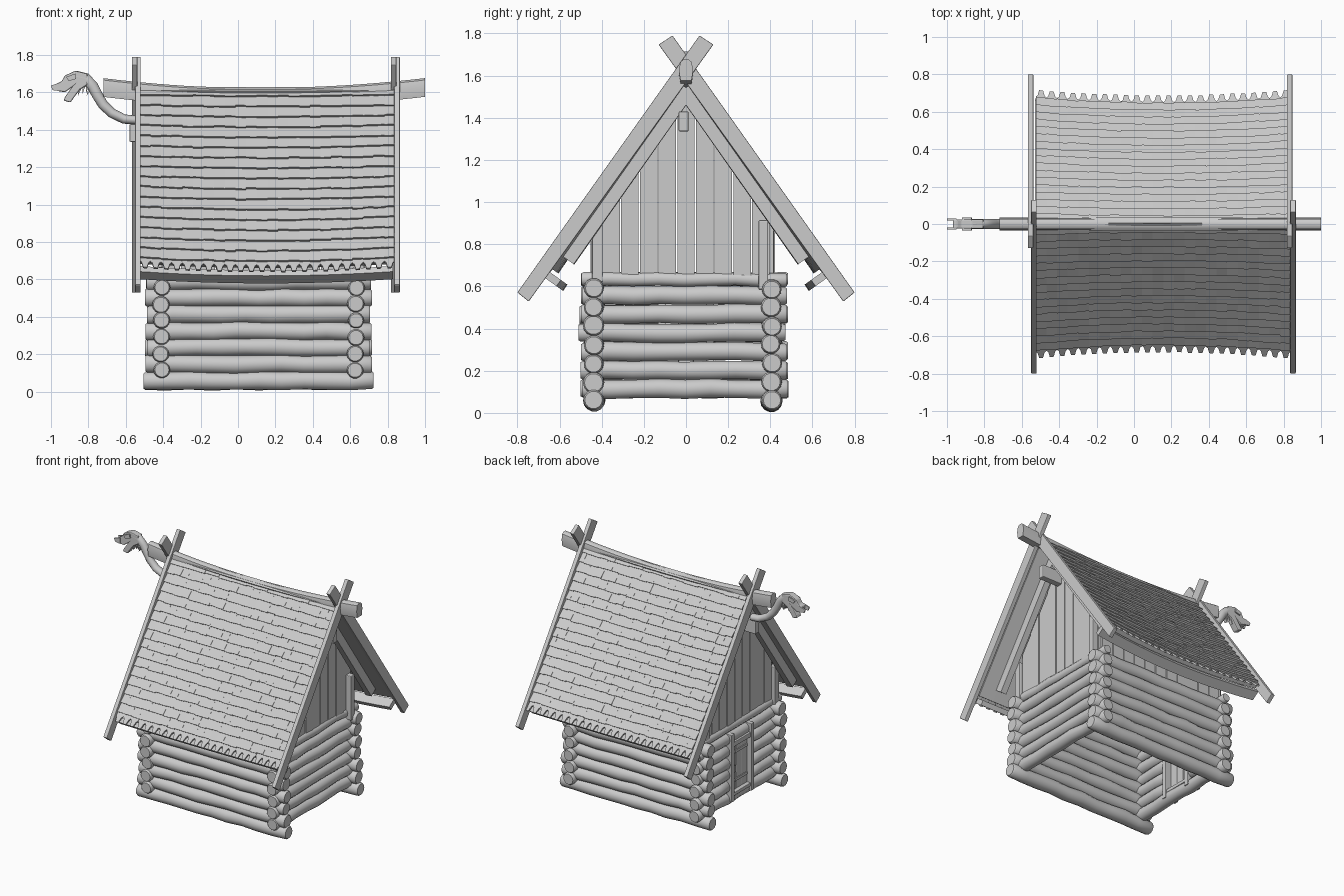
import bpy, math, random
from mathutils import Vector

if "Cube" in bpy.data.objects:
    bpy.data.objects.remove(bpy.data.objects["Cube"])
random.seed(4)
R = random.uniform


class Part:
    """Collects solids into one mesh object."""
    def __init__(self):
        self.v, self.f = [], []

    def loft(self, rings):
        b, n = len(self.v), len(rings[0])
        for r in rings:
            self.v += [tuple(p) for p in r]
        for i in range(len(rings) - 1):
            for j in range(n):
                k = (j + 1) % n
                self.f.append((b + i*n + j, b + i*n + k, b + i*n + n + k, b + i*n + n + j))
        self.f.append(tuple(b + j for j in reversed(range(n))))
        self.f.append(tuple(b + (len(rings) - 1)*n + j for j in range(n)))

    def prism_x(self, poly, x0, x1):          # poly in (y, z)
        self.loft([[(x, y, z) for y, z in poly] for x in (x0, x1)])

    def prism_y(self, poly, y0, y1):          # poly in (x, z)
        self.loft([[(x, y, z) for x, z in poly] for y in (y0, y1)])

    def box(self, x0, x1, y0, y1, z0, z1):
        self.prism_x([(y0, z0), (y1, z0), (y1, z1), (y0, z1)], x0, x1)

    def log(self, axis, a, b, u, z, r):       # slightly wobbly log along x or y
        rings, n = [], max(3, int((b - a) / 0.12))
        for i in range(n + 1):
            s = a + (b - a) * i / n
            rr, du, dz = r * R(.94, 1.04), R(-.004, .004), R(-.004, .004)
            if i in (0, n):
                self_r = [rr * .86, rr] if i == 0 else [rr, rr * .86]
                ss = [a, a + .01] if i == 0 else [b - .01, b]
            else:
                self_r, ss = [rr], [s]
            for q, t in zip(self_r, ss):
                ring = []
                for k in range(14):
                    w = 2 * math.pi * k / 14
                    c, d = u + du + q * math.cos(w), z + dz + q * math.sin(w)
                    ring.append((t, c, d) if axis == 'x' else (c, t, d))
                rings.append(ring)
        self.loft(rings)

    def build(self, name, smooth=False, bevel=0):
        me = bpy.data.meshes.new(name)
        me.from_pydata(self.v, [], self.f)
        ob = bpy.data.objects.new(name, me)
        bpy.context.collection.objects.link(ob)
        bpy.ops.object.select_all(action='DESELECT')
        ob.select_set(True)
        bpy.context.view_layer.objects.active = ob
        bpy.ops.object.mode_set(mode='EDIT')
        bpy.ops.mesh.select_all(action='SELECT')
        bpy.ops.mesh.normals_make_consistent(inside=False)
        bpy.ops.object.mode_set(mode='OBJECT')
        if bevel:
            m = ob.modifiers.new('bevel', 'BEVEL')
            m.width, m.segments, m.limit_method = bevel, 2, 'ANGLE'
        if smooth:
            bpy.ops.object.shade_smooth_by_angle(angle=math.radians(40))
        return ob


# Sagging roof surface: t runs ridge to eave, h is height off the slope
def sag(x):
    return max(0, 1 - ((x - .15) / .69) ** 2)


def roof(t, x, h, side):
    h -= (.012 + .028 * t) * sag(x)
    return (x, side * (.70 * t + .813 * h), 1.632 - .977 * t + .582 * h)


def slab(part, t0, t1, h0, h1, x0, x1, side, n=12):
    rings = []
    for i in range(n + 1):
        x = x0 + (x1 - x0) * i / n
        rings.append([roof(t0, x, h0, side), roof(t1, x, h0, side),
                      roof(t1, x, h1, side), roof(t0, x, h1, side)])
    part.loft(rings)


# Long wall logs
p = Part()
for y in (-.435, .405):
    for i in range(7):
        e = .015 if i == 0 else R(-.008, .008)
        p.log('x', -.49 - e, .71 + e, y, .058 + .0885 * i, .049)
p.build('long_wall_logs', True)

# End wall logs, split around the door at the left end
p = Part()
for x in (-.41, .63):
    for i in range(7):
        z, r = (.114 + .0885 * i, .045) if i < 6 else (.633, .033)
        a, b = -.51 + R(0, .02), .49 - R(0, .02)
        if x < 0 and 1 <= i <= 4:
            p.log('y', a, -.11, x, z, r)
            p.log('y', .11, b, x, z, r)
        else:
            p.log('y', a, b, x, z, r)
p.build('end_wall_logs', True)

# Door, frame and fittings
p = Part()
for i in range(3):
    p.box(-.435, -.405, -.098 + .066 * i, -.034 + .066 * i, .15, .51)
p.build('door_planks', bevel=.003)
p = Part()
for s in (-1, 1):
    p.box(-.47, -.36, s * .115 - .018, s * .115 + .018, .10, .60)
p.box(-.465, -.365, -.1, .1, .50, .535)
p.box(-.465, -.365, -.1, .1, .135, .16)
p.build('door_frame', bevel=.004)
p = Part()
for z in (.22, .43):
    p.box(-.442, -.434, -.09, .05, z, z + .02)
p.box(-.455, -.434, .065, .08, .30, .35)
p.build('door_fittings')

# Gable planks and knee wall planks
p = Part()
W = .80 / 9
for x in (-.43, .62):
    for i in range(9):
        a = -.40 + W * i + .003
        b = a + W - .006
        top = lambda y: 1.52 - 1.4 * abs(y)
        pts = [(a, .62), (b, .62), (b, top(b))]
        if a < 0 < b:
            pts.append((0, top(0)))
        pts.append((a, top(a)))
        d = R(-.004, .004)
        p.prism_x(pts, x + d, x + .03 + d)
for y in (-.435, .405):
    for i in range(11):
        a = -.40 + i * .0935
        d = R(-.004, .004)
        p.box(a + .003, a + .090, y - .013 + d, y + .013 + d, .60, .895)
p.build('wall_planks')

# Corner posts
p = Part()
for x in (-.43, .65):
    p.box(x - .025, x + .025, -.445, -.395, .62, .90)
    p.box(x - .01, x + .04, .345, .39, .585, .915)
p.build('corner_posts', bevel=.006)

# Roof deck, rafters and eave beams
deck, raft, eave = Part(), Part(), Part()
for s in (-1, 1):
    slab(deck, 0, .95, -.035, -.005, -.53, .83, s)
    for x in (-.50, .68):
        slab(raft, .06, .885, -.095, -.03, x, x + .045, s, 1)
    slab(eave, .965, .995, -.10, -.03, -.53, .83, s)
deck.build('roof_deck')
raft.build('rafters')
eave.build('eave_beams')

# Shingles: lapped rows, the lowest row ending in teeth
p = Part()
ROWS, COLS = 18, 24
w = 1.364 / COLS
for s in (-1, 1):
    for i in range(ROWS):
        t0, t1 = max(0, (i - .35) / ROWS), (i + 1) / ROWS
        last = i == ROWS - 1
        for j in range(COLS):
            x0 = -.525 + w * j
            x1, te = x0 + w, t1 + (0 if last else R(-.003, .003))
            lift = R(.016, .020)
            if last:
                out = [(x0, t0), (x1, t0), (x1, te - .04), (x1 - .010, te - .03),
                       (x1 - .018, te), (x0 + .018, te), (x0 + .010, te - .03), (x0, te - .04)]
            else:
                out = [(x0, t0), (x1, t0), (x1, te), (x0, te)]
            hh = lambda t: lift * (t - t0) / (te - t0)
            p.loft([[roof(t, x, hh(t) - .008, s) for x, t in out],
                    [roof(t, x, hh(t) + .005, s) for x, t in out]])
p.build('roof_shingles')

# Crossing bargeboards at both ends
p = Part()
for s, xs in ((-1, (-.55, .835)), (1, (-.568, .817))):
    poly = [(s * .80, .571), (s * .746, .528), (s * -.13, 1.747), (s * -.064, 1.79)]
    for x in xs:
        p.prism_x(poly, x, x + .03)
p.build('bargeboards', bevel=.004)

# Sagging ridge beam
p = Part()
rings = []
for i in range(25):
    x = -.72 + 1.72 * i / 24
    z = 1.578 + .052 * ((x - .12) / .88) ** 2 + (.01 if x < -.3 else 0) * (-.3 - x)
    z -= .004
    rings.append([(x, y, z + dz) for y, dz in ((-.026, -.05), (.026, -.05), (.034, 0),
                                              (.026, .04), (.012, .05), (-.012, .05),
                                              (-.026, .04), (-.034, 0))])
p.loft(rings)
p.build('ridge_beam', True)

# Lower ridge purlin whose left end carries the carved head
p = Part()
p.box(-.58, .81, -.035, .012, 1.335, 1.43)
p.build('ridge_purlin', bevel=.006)

# Carved neck swept along a curve
path = [(-.545, 1.452), (-.61, 1.457), (-.676, 1.490), (-.722, 1.535), (-.752, 1.585),
        (-.778, 1.634), (-.815, 1.672), (-.868, 1.683)]
p = Part()
rings = []
for i, q in enumerate(path):
    d = Vector(path[min(i + 1, 7)]) - Vector(path[max(i - 1, 0)])
    n = Vector((-d.y, d.x)).normalized()
    r, hw = .024 + .0012 * i, .03 if i < 3 else .026
    rings.append([(q[0] + n.x * r * math.sin(a), hw * math.cos(a), q[1] + n.y * r * math.sin(a))
                  for a in [2 * math.pi * k / 12 for k in range(12)]])
p.loft(rings)
p.build('carved_neck', True)

# Carved head with open jaw, snout prongs, brows and mane spikes
p = Part()
p.prism_y([(-.805, 1.700), (-.87, 1.715), (-.925, 1.69), (-.944, 1.658), (-.968, 1.648),
           (-.968, 1.608), (-.925, 1.600), (-.890, 1.625), (-.925, 1.575), (-.933, 1.556),
           (-.896, 1.545), (-.869, 1.583), (-.845, 1.615), (-.805, 1.64)], -.025, .025)
p.build('carved_head', bevel=.008)
p = Part()
for s in (-1, 1):
    p.prism_y([(-.95, 1.652), (-1.0, 1.636), (-.992, 1.612), (-.95, 1.606)],
              s * .024 - .005, s * .024 + .005)
    p.prism_y([(-.87, 1.70), (-.92, 1.682), (-.905, 1.66), (-.865, 1.672)],
              s * .027 - .008, s * .027 + .008)
for x, z, dx in ((-.845, 1.60, -.01), (-.825, 1.612, -.005), (-.806, 1.61, -.008), (-.79, 1.598, -.02)):
    p.prism_y([(x - .008, z + .03), (x + .012, z + .03), (x + dx, z - .018)], -.012, .012)
p.build('head_carving')
